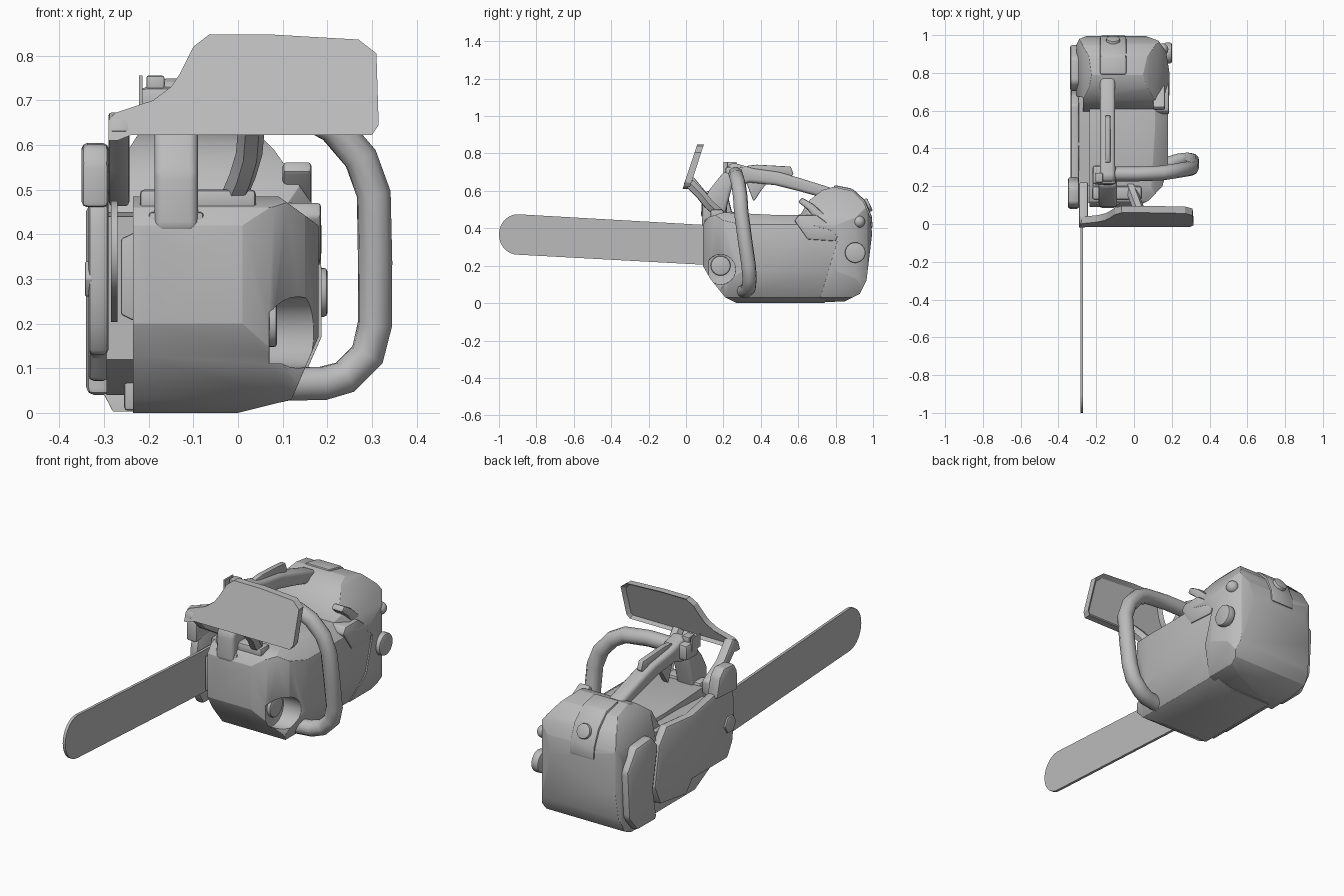
import bpy, bmesh, math
from mathutils import Vector

if "Cube" in bpy.data.objects:
    bpy.data.objects.remove(bpy.data.objects["Cube"], do_unlink=True)

grey = bpy.data.materials.new("plain grey")
grey.use_nodes = True
grey.diffuse_color = (0.5, 0.5, 0.5, 1)
grey.node_tree.nodes["Principled BSDF"].inputs["Base Color"].default_value = (0.5, 0.5, 0.5, 1)


def activate(ob):
    bpy.ops.object.select_all(action='DESELECT')
    ob.select_set(True)
    bpy.context.view_layer.objects.active = ob


def solid(name, axis, pts, lo, hi):
    """Extrude a closed outline along x (outline y,z), y (x,z) or z (x,y)."""
    place = {'x': lambda p, t: (t, *p), 'y': lambda p, t: (p[0], t, p[1]), 'z': lambda p, t: (*p, t)}[axis]
    bm = bmesh.new()
    face = bm.faces.new([bm.verts.new(place(p, lo)) for p in pts])
    ext = bmesh.ops.extrude_face_region(bm, geom=[face])
    shift = Vector(place((0, 0), hi - lo))
    bmesh.ops.translate(bm, vec=shift, verts=[v for v in ext["geom"] if isinstance(v, bmesh.types.BMVert)])
    bmesh.ops.recalc_face_normals(bm, faces=bm.faces)
    me = bpy.data.meshes.new(name)
    bm.to_mesh(me)
    bm.free()
    ob = bpy.data.objects.new(name, me)
    bpy.context.collection.objects.link(ob)
    me.materials.append(grey)
    return ob


def box(name, x, y, z):
    return solid(name, 'x', [(y[0], z[0]), (y[1], z[0]), (y[1], z[1]), (y[0], z[1])], *x)


def combine(ob, cutter, mode):
    mod = ob.modifiers.new("cut", 'BOOLEAN')
    mod.operation, mod.object, mod.solver = mode, cutter, 'EXACT'
    activate(ob)
    bpy.ops.object.modifier_apply(modifier=mod.name)
    bpy.data.objects.remove(cutter, do_unlink=True)


def finish(ob, width=0.0, segments=2, angle=35):
    if width:
        mod = ob.modifiers.new("soft edges", 'BEVEL')
        mod.width, mod.segments, mod.angle_limit = width, segments, math.radians(25)
        activate(ob)
        bpy.ops.object.modifier_apply(modifier=mod.name)
    activate(ob)
    bpy.ops.object.shade_smooth_by_angle(angle=math.radians(angle))
    return ob


def disc(name, centre, radius, depth, rot=(0, math.pi / 2, 0), sides=24):
    bpy.ops.mesh.primitive_cylinder_add(vertices=sides, radius=radius, depth=depth, location=centre, rotation=rot)
    ob = bpy.context.object
    ob.name = name
    ob.data.materials.append(grey)
    return ob


def tube(name, path, radius, res=3):
    cu = bpy.data.curves.new(name, 'CURVE')
    cu.dimensions, cu.bevel_depth, cu.bevel_resolution, cu.use_fill_caps = '3D', radius, res, True
    sp = cu.splines.new('POLY')
    sp.points.add(len(path) - 1)
    for p, co in zip(sp.points, path):
        p.co = (*co, 1)
    ob = bpy.data.objects.new(name, cu)
    bpy.context.collection.objects.link(ob)
    cu.materials.append(grey)
    activate(ob)
    bpy.ops.object.convert(target='MESH')
    return finish(bpy.context.object, angle=50)


# Engine housing: side, front and plan outlines intersected
body = solid("engine_housing", 'x', [(.09, .42), (.09, .2), (.13, .13), (.21, .03), (.27, 0), (.74, 0), (.84, .35),
                                     (.72, .47), (.5, .47), (.2, .485), (.12, .46)], -.5, .5)
combine(body, solid("s", 'y', [(-.235, 0), (0, 0), (.12, .03), (.18, .17), (.18, .42), (.07, .5), (-.235, .5)], 0, 1), 'INTERSECT')
combine(body, solid("p", 'z', [(-.235, .05), (-.2, .09), (.01, .09), (.08, .125), (.15, .2), (.18, .3), (.18, .9),
                               (-.235, .9)], -.1, 1), 'INTERSECT')
combine(body, disc("pocket", (.17, .185, .18), .08, .2), 'DIFFERENCE')
finish(body, .012)
finish(disc("front_cap", (.05, .185, .2), .053, .075), .008)

# Rear housing, slightly proud of the engine housing so that the seam shows
rear = solid("rear_housing", 'x', [(.59, .44), (.66, .55), (.73, .605), (.79, .622), (.89, .6), (.95, .54), (.985, .46),
                                   (.995, .37), (.965, .12), (.93, .05), (.85, .01), (.71, .003), (.815, .35),
                                   (.77, .39)], -.5, .5)
combine(rear, solid("s", 'y', [(-.24, .003), (-.28, .003), (-.305, .05), (-.305, .42), (-.27, .55), (-.22, .63), (.04, .63),
                               (.08, .59), (.165, .47), (.187, .42), (.187, .17), (.125, .03), (0, .003)], .4, 1.2), 'INTERSECT')
combine(rear, solid("p", 'z', [(-.27, .58), (-.27, .67), (-.32, .68), (-.32, .92), (-.29, .98), (-.25, .996), (.06, .996),
                               (.13, .97), (.17, .91), (.188, .8), (.188, .68), (.08, .58)], -.1, 1), 'INTERSECT')
finish(rear, .012)
finish(solid("rear_side_panel", 'x', [(.7, .41), (.75, .47), (.88, .46), (.95, .36), (.935, .12), (.87, .04),
                                      (.71, .04), (.74, .2)], -.34, -.28), .018)
finish(disc("rear_side_cap", (.18, .905, .27), .055, .04), .008)
tube("primer_neck", [(.08, .925, .435), (.145, .925, .435)], .02)
bpy.ops.mesh.primitive_uv_sphere_add(segments=20, ring_count=12, radius=.032, location=(.15, .925, .435))
bpy.context.object.name = "primer_bulb"
bpy.context.object.data.materials.append(grey)
finish(bpy.context.object, angle=60)

# Rear latch plate wrapping over the back, with a round fastener
finish(solid("latch_plate", 'x', [(.79, .6), (.79, .632), (.89, .612), (.957, .55), (.993, .465), (.999, .4),
                                  (.97, .4), (.94, .5), (.88, .58)], -.18, -.04), .012)
finish(disc("latch_knob", (-.11, .965, .52), .037, .04, (math.radians(65), 0, math.pi)), .006)

# Curved lever and its bracket on the side
finish(solid("side_lever", 'x', [(.6, .54), (.62, .565), (.68, .53), (.74, .475), (.82, .44), (.82, .39), (.72, .43),
                                 (.68, .46), (.65, .5)], .1, .165), .01)
finish(solid("lever_bracket", 'x', [(.58, .44), (.6, .47), (.7, .47), (.82, .38), (.8, .33), (.65, .34)], .1, .186), .008)

# Drive cover, its upper bump, filler and the lower spacer
finish(solid("drive_cover", 'x', [(.09, .42), (.1, .47), (.24, .49), (.42, .455), (.63, .475), (.69, .4), (.725, .2), (.68, .1),
                                  (.47, .07), (.42, .13), (.14, .13), (.1, .2), (.085, .3)], -.335, -.29), .012)
finish(solid("cover_bump", 'x', [(.08, .46), (.085, .56), (.11, .6), (.19, .605), (.225, .57), (.25, .47)], -.35, -.29), .012)
finish(solid("cover_spacer", 'x', [(.2, .12), (.2, .44), (.4, .45), (.75, .45), (.75, .04), (.35, .04)], -.295, -.22))
finish(solid("bar_mount", 'y', [(-.262, .22), (-.262, .39), (-.22, .41), (-.22, .2)], .11, .3), .005)
finish(box("bottom_foot", (-.255, -.22), (.3, .6), (.005, .1)), .008)
finish(disc("cover_nut", (-.328, .13, .3), .045, .03, sides=6), .004)

# Guide bar with a round nose
nose = [(-.9 - .1 * math.sin(a), .367 + .108 * math.cos(a)) for a in [math.pi * i / 14 for i in range(15)]]
finish(solid("guide_bar", 'x', nose + [(.1, .205), (.5, .2), (.5, .41), (.1, .418)], -.284, -.27))

# Top grip with its front leg, throttle lock and trigger
finish(solid("top_grip", 'x', [(.2, .68), (.22, .73), (.25, .752), (.36, .72), (.5, .7), (.62, .665), (.78, .615), (.78, .55),
                               (.6, .6), (.48, .63), (.34, .645), (.26, .62)], -.18, -.1), .025, 3)
finish(solid("grip_front_leg", 'x', [(.085, .41), (.09, .54), (.125, .605), (.2, .7), (.27, .7), (.235, .58), (.2, .44),
                                     (.12, .39)], -.187, -.09), .018, 3)
finish(box("leg_pin", (-.2, -.077), (.1, .14), (.4, .45)), .008)
finish(solid("throttle_lock", 'x', [(.3, .7), (.33, .735), (.38, .74), (.56, .73), (.575, .69), (.55, .665), (.45, .67)],
             -.152, -.125), .004)
finish(solid("trigger", 'x', [(.32, .65), (.36, .545), (.375, .56), (.4, .6), (.44, .65)], -.155, -.125), .005)
finish(box("grip_collar", (-.22, -.095), (.21, .31), (.65, .73)), .015)
finish(box("stop_switch", (-.205, -.165), (.22, .27), (.72, .755)), .004)
box("switch_tab", (-.222, -.214), (.2, .27), (.69, .755))
finish(box("air_baffle", (-.22, .04), (.13, .2), (.45, .5)), .01)

# Wrap-around side handle
tube("side_handle", [(-.15, .265, .69), (.02, .265, .69), (.15, .27, .675), (.215, .28, .64), (.275, .29, .57),
                     (.304, .295, .49), (.307, .315, .34), (.307, .335, .2), (.29, .34, .13), (.24, .335, .08),
                     (.19, .32, .066), (.05, .3, .064)], .039)
finish(box("handle_clamp", (.05, .125), (.24, .36), (.03, .095)), .012)

# Hand guard: outline leaned backwards, with a rimmed hollow on its back
guard = solid("hand_guard", 'y', [(-.29, .61), (-.29, .655), (-.275, .672), (-.19, .7), (-.15, .73), (-.13, .76), (-.1, .82),
                                  (-.065, .847), (.08, .847), (.27, .836), (.31, .805), (.315, .645), (.3, .622),
                                  (-.24, .622), (-.27, .61)], -.012, .024)
bm = bmesh.new()
bm.from_mesh(guard.data)
back = max(bm.faces, key=lambda f: f.calc_center_median().y)
bmesh.ops.inset_region(bm, faces=[back], thickness=.016, use_even_offset=True)
bmesh.ops.translate(bm, vec=(0, -.016, 0), verts=back.verts)
for v in bm.verts:
    v.co.y += (v.co.z - .63) * .33
bm.to_mesh(guard.data)
bm.free()
finish(guard, angle=25)
finish(solid("guard_pivot_arm", 'x', [(-.015, .63), (0, .665), (.04, .675), (.11, .59), (.22, .53), (.22, .46), (.09, .54),
                                      (.02, .61)], -.29, -.243), .008)
tube("guard_brace", [(.03, .02, .64), (.025, .08, .58), (.01, .12, .53), (-.02, .2, .46)], .03, 1)
